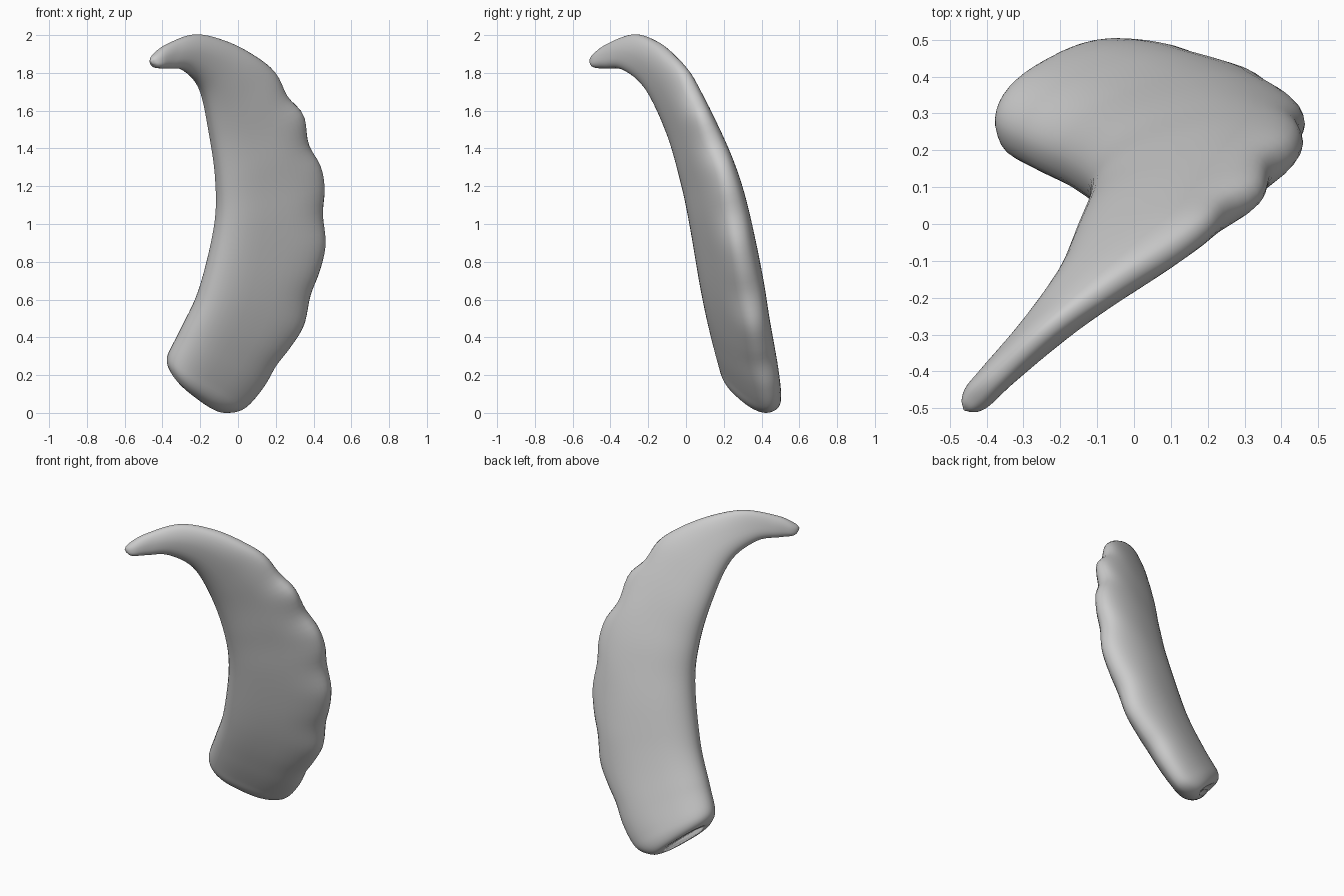
import bpy, bmesh, math
from mathutils import Vector

if "Cube" in bpy.data.objects:
    bpy.data.objects.remove(bpy.data.objects["Cube"])

# Edges of the curved blade, from the hooked tip down to the base
INNER = [(-.454, -.499, 1.838), (-.432, -.475, 1.818), (-.38, -.415, 1.815), (-.29, -.31, 1.805),
         (-.20, -.175, 1.70), (-.15, -.05, 1.47), (-.115, .03, 1.22), (-.12, .085, .98),
         (-.20, .145, .64), (-.30, .195, .42), (-.368, .235, .28), (-.355, .26, .205), (-.325, .28, .175)]
OUTER = [(-.461, -.505, 1.86), (-.442, -.485, 1.89), (-.37, -.415, 1.945), (-.22, -.28, 1.995),
         (-.05, -.165, 1.955), (.10, -.075, 1.875), (.20, -.005, 1.79), (.26, .05, 1.67),
         (.345, .095, 1.57), (.37, .16, 1.42), (.435, .205, 1.30), (.455, .24, 1.18),
         (.445, .27, 1.05), (.46, .295, .89), (.43, .325, .75), (.38, .355, .62),
         (.345, .38, .46), (.27, .405, .34), (.20, .425, .25), (.13, .45, .13),
         (.03, .465, .02), (-.08, .455, .0), (-.145, .43, .03)]
# Thickness along the blade and shift of its middle to the back: (fraction, value)
THICK = [(0, .075), (.10, .10), (.22, .15), (.35, .19), (.5, .235), (.65, .26), (.8, .25), (1, .225)]
BULGE = [(0, 0), (.3, 0), (.5, .015), (.65, .025), (.8, .015), (1, .0)]
RINGS, SIDES = 120, 40


def smooth_path(pts, per=24):
    """Catmull-Rom curve, then an arc-length sampler."""
    p = [Vector(q) for q in pts]
    p = [2 * p[0] - p[1]] + p + [2 * p[-1] - p[-2]]
    out = []
    for i in range(1, len(p) - 2):
        a, b, c, d = p[i - 1:i + 3]
        for k in range(per):
            t = k / per
            out.append(.5 * (2 * b + (c - a) * t + (2 * a - 5 * b + 4 * c - d) * t * t
                             + (3 * b - a - 3 * c + d) * t ** 3))
    out.append(p[-2])
    lens = [0]
    for a, b in zip(out, out[1:]):
        lens.append(lens[-1] + (b - a).length)

    def sample(u):
        s = u * lens[-1]
        for i in range(1, len(lens)):
            if lens[i] >= s - 1e-9:
                f = (s - lens[i - 1]) / (lens[i] - lens[i - 1])
                return out[i - 1].lerp(out[i], f)
        return out[-1]
    return sample


def averaged(path, u, reach=.07, n=5):
    """Path position with the small scallops smoothed away."""
    r = min(reach, u, 1 - u)
    return sum((path(u + r * k / n) for k in range(-n, n + 1)), Vector()) / (2 * n + 1)


def profile(table, u):
    for (a, x), (b, y) in zip(table, table[1:]):
        if u <= b:
            f = (u - a) / (b - a)
            return x + (y - x) * f
    return table[-1][1]


def soft_profile(table, u):
    return sum(profile(table, min(1, max(0, u + k * .015))) for k in range(-4, 5)) / 9


def thickness(u):
    t = soft_profile(THICK, u)
    for d, r in ((u, .03), (1 - u, .06)):      # rounded ends
        if d < r:
            t *= math.sqrt(max(.03, 1 - (1 - d / r) ** 2))
    return t


def spow(v, e):
    return math.copysign(abs(v) ** e, v)


# Blade: superellipse sections lofted between the two edges
inner, outer = smooth_path(INNER), smooth_path(OUTER)
us = [.5 - .5 * math.cos(math.pi * i / (RINGS - 1)) for i in range(RINGS)]
ins = [inner(u) for u in us]
outs = [averaged(outer, u) for u in us]
mids = [(a + b) / 2 for a, b in zip(ins, outs)]
bm = bmesh.new()
rings = []
for i, u in enumerate(us):
    half = (outs[i] - ins[i]) / 2
    scallop = outer(u) - outs[i]
    tangent = mids[min(i + 5, RINGS - 1)] - mids[max(i - 5, 0)]
    normal = tangent.cross(half).normalized()
    if normal.y < 0:
        normal = -normal                           # always towards the back
    t, bulge = thickness(u) / 2, soft_profile(BULGE, u)
    ring = []
    for k in range(SIDES):
        a = 2 * math.pi * k / SIDES
        v, w = spow(math.cos(a), .8), spow(math.sin(a), .85)
        edge = scallop * max(0, v) ** 2.5          # scallops only near the outer edge
        depth = w * t * (1 - .12 * v) + bulge * (1 - v * v)
        ring.append(bm.verts.new(mids[i] + half * v + edge + normal * depth))
    rings.append(ring)
for r0, r1 in zip(rings, rings[1:]):
    for k in range(SIDES):
        n = (k + 1) % SIDES
        bm.faces.new((r0[k], r0[n], r1[n], r1[k]))
bm.faces.new(rings[0][::-1])
bm.faces.new(rings[-1])
bmesh.ops.recalc_face_normals(bm, faces=bm.faces)
for f in bm.faces:
    f.smooth = True
# Stand on the ground
low = min(v.co.z for v in bm.verts)
bmesh.ops.translate(bm, verts=bm.verts, vec=(0, 0, -low))
mesh = bpy.data.meshes.new("curved_blade")
bm.to_mesh(mesh)
bm.free()
blade = bpy.data.objects.new("curved_blade", mesh)
bpy.context.collection.objects.link(blade)
